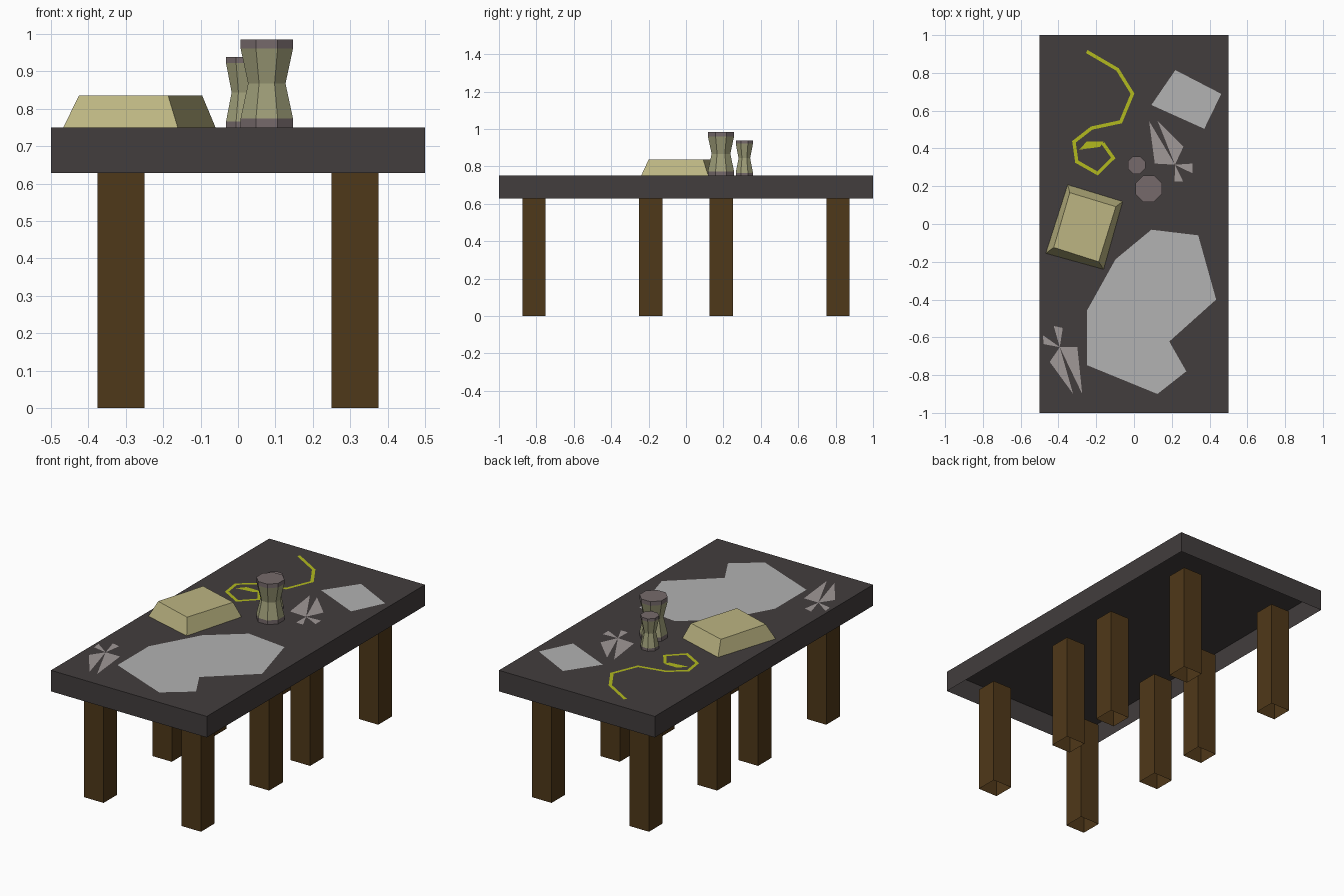
import bpy, bmesh
from math import cos, sin, pi
from mathutils import Vector

if "Cube" in bpy.data.objects:
    bpy.data.objects.remove(bpy.data.objects["Cube"])

TOP = 0.75          # table surface
UNDER = 0.628       # lower rim of the table top
FLAT = TOP + 0.0006  # height of thin items lying on the table


def material(name, r, g, b):
    m = bpy.data.materials.new(name)
    lin = [((c / 255 + 0.055) / 1.055) ** 2.4 for c in (r, g, b)]
    m.diffuse_color = (*lin, 1)
    m.use_nodes = True
    m.node_tree.nodes["Principled BSDF"].inputs["Base Color"].default_value = m.diffuse_color
    return m


SLATE = material("slate", 66, 61, 61)
WOOD = material("wood", 79, 56, 25)
KHAKI = material("khaki", 188, 181, 130)
OLIVE = material("olive", 158, 157, 120)
CAP = material("cap_grey", 118, 106, 107)
PAPER = material("pale_grey", 178, 178, 178)
SHARD = material("shard_grey", 160, 152, 151)
YELLOW = material("yellow", 178, 186, 30)


def build(name, verts, faces, *mats):
    me = bpy.data.meshes.new(name)
    me.from_pydata(verts, [], faces)
    for m in mats:
        me.materials.append(m)
    ob = bpy.data.objects.new(name, me)
    bpy.context.collection.objects.link(ob)
    return ob


def loft(name, rings, *mats, cap=True):
    """Stack closed rings of points (counter-clockwise) into walls with an optional lid."""
    n = len(rings[0])
    faces = [(k * n + i, k * n + (i + 1) % n, (k + 1) * n + (i + 1) % n, (k + 1) * n + i)
             for k in range(len(rings) - 1) for i in range(n)]
    if cap:
        faces.append(tuple(range((len(rings) - 1) * n, len(rings) * n)))
    return build(name, [p for r in rings for p in r], faces, *mats)


def rect(cx, cy, hx, hy, z):
    return [(cx + sx * hx, cy + sy * hy, z) for sx, sy in ((-1, -1), (1, -1), (1, 1), (-1, 1))]


def decal(name, polys, mat):
    """Flat polygons lying on the table, all facing up."""
    verts, faces = [], []
    for p in polys:
        area = sum(a[0] * b[1] - b[0] * a[1] for a, b in zip(p, p[1:] + p[:1]))
        p = p if area > 0 else p[::-1]
        faces.append(tuple(range(len(verts), len(verts) + len(p))))
        verts += [(x, y, FLAT) for x, y in p]
    return build(name, verts, faces, mat)


# Table top: a lid with a rim, open underneath
loft("table_top", [rect(0, 0, 0.5, 1, UNDER), rect(0, 0, 0.5, 1, TOP)], SLATE)

# Eight hollow square legs
for i, y in enumerate((-0.8125, -0.1875, 0.1875, 0.8125)):
    for side, x in (("left", -0.3125), ("right", 0.3125)):
        loft(f"leg_{side}_{i + 1}",
             [rect(x, y, 0.0625, 0.0625, 0), rect(x, y, 0.0625, 0.0625, UNDER)],
             WOOD, cap=False)

# Tapered block
base = [(-0.467, -0.155), (-0.161, -0.24), (-0.06, 0.119), (-0.351, 0.208)]
lid = [(-0.425, -0.124), (-0.187, -0.2), (-0.096, 0.092), (-0.34, 0.166)]
loft("tapered_block", [[(x, y, TOP) for x, y in base], [(x, y, 0.836) for x, y in lid]], KHAKI)


# Two waisted eight-sided shakers
def shaker(name, cx, cy, half, waist, height, band):
    profile = [(half, 0), (half, band), (waist, height / 2),
               (half, height - band), (half, height)]
    rings = []
    for h, z in profile:
        r = h / cos(pi / 8)
        rings.append([(cx + r * cos(pi / 8 + i * pi / 4),
                       cy + r * sin(pi / 8 + i * pi / 4), TOP + z) for i in range(8)])
    ob = loft(name, rings, CAP, OLIVE)
    for f in ob.data.polygons[8:24]:
        f.material_index = 1


shaker("large_shaker", 0.077, 0.187, 0.07, 0.05, 0.235, 0.024)
shaker("small_shaker", 0.014, 0.312, 0.046, 0.031, 0.188, 0.016)

# Pale sheets
decal("small_sheet", [[(0.219, 0.815), (0.462, 0.689), (0.372, 0.504), (0.092, 0.63)]], PAPER)
decal("large_sheet", [[(0.092, -0.03), (0.34, -0.06), (0.435, -0.4), (0.187, -0.622),
                       (0.277, -0.78), (0.124, -0.9), (-0.25, -0.747), (-0.25, -0.46),
                       (-0.098, -0.187)]], PAPER)


# Fans of thin shards meeting at a centre
def shards(name, centre, edges):
    decal(name, [[centre, a, b] for a, b in edges], SHARD)


shards("back_shards", (0.217, 0.314),
       [((0.08, 0.545), (0.11, 0.32)), ((0.125, 0.545), (0.262, 0.41)),
        ((0.31, 0.32), (0.31, 0.268)), ((0.215, 0.225), (0.26, 0.225))])
shards("front_shards", (-0.393, -0.652),
       [((-0.425, -0.54), (-0.377, -0.55)), ((-0.483, -0.588), (-0.478, -0.636)),
        ((-0.3, -0.652), (-0.274, -0.9)), ((-0.446, -0.73), (-0.322, -0.9))])

# Yellow string: a mitred ribbon along a path, ending in a broad tip
path = [Vector(p) for p in ((-0.25, 0.913), (-0.087, 0.818), (-0.008, 0.69), (-0.07, 0.541),
                            (-0.224, 0.508), (-0.318, 0.435), (-0.303, 0.33), (-0.193, 0.268),
                            (-0.11, 0.35), (-0.165, 0.428))]
left, right = [], []
for i, p in enumerate(path):
    d0 = (p - path[max(i - 1, 0)]).normalized()
    d1 = (path[min(i + 1, len(path) - 1)] - p).normalized()
    t = (d0 + d1).normalized()
    n = Vector((-t.y, t.x))
    ref = d1 if i == 0 else d0
    off = n * 0.009 / max(t.dot(ref), 0.5)
    left.append(tuple(p + off))
    right.append(tuple(p - off))
strips = [[left[i], right[i], right[i + 1], left[i + 1]] for i in range(len(path) - 1)]
tip = [(-0.29, 0.393), (-0.25, 0.437), (-0.16, 0.437), (-0.18, 0.408)]
decal("yellow_string", strips + [tip], YELLOW)
